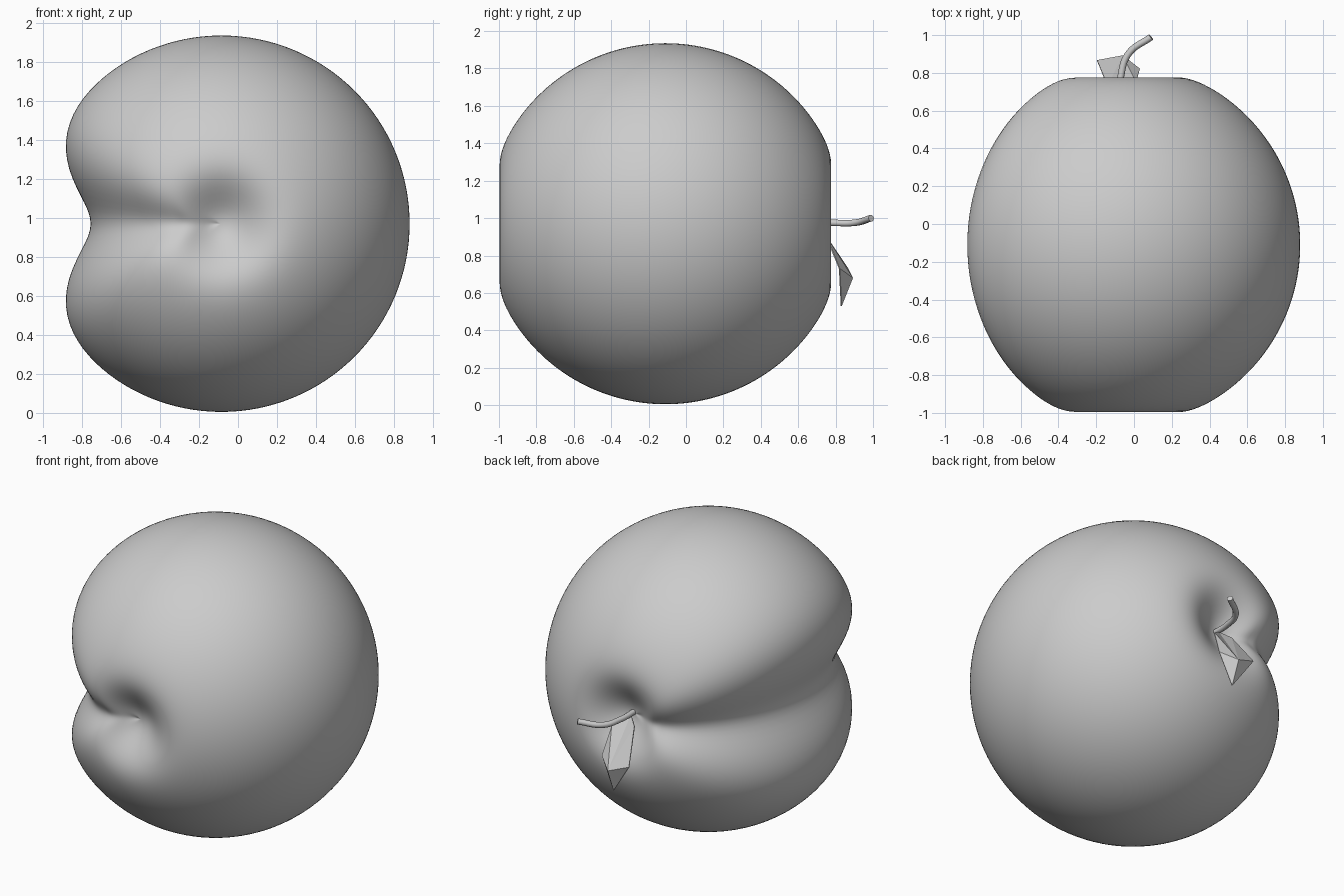
import bpy
import bmesh
import math
from mathutils import Matrix, Vector

cube = bpy.data.objects.get("Cube")
if cube:
    bpy.data.objects.remove(cube, do_unlink=True)

CENTRE = Vector((-0.085, -0.11, 0.97))
RADIUS = 0.965

grey = bpy.data.materials.new("plain_grey")
grey.use_nodes = True
colour = (0.6, 0.6, 0.6, 1)
grey.diffuse_color = colour
grey.node_tree.nodes["Principled BSDF"].inputs["Base Color"].default_value = colour


def add_object(name, bm, smooth):
    mesh = bpy.data.meshes.new(name)
    bm.to_mesh(mesh)
    bm.free()
    mesh.materials.append(grey)
    for poly in mesh.polygons:
        poly.use_smooth = smooth
    obj = bpy.data.objects.new(name, mesh)
    bpy.context.collection.objects.link(obj)
    return obj


# Fruit: a sphere lying along y, with a dimple at each pole and a groove on one side
bm = bmesh.new()
bmesh.ops.create_uvsphere(bm, u_segments=128, v_segments=96, radius=RADIUS,
                          matrix=Matrix.Rotation(math.radians(90), 4, "X"))
for v in bm.verts:
    x, y, z = v.co
    dimple = 0.2 * math.exp(-(math.hypot(x, z) / 0.22) ** 2)
    y -= math.copysign(dimple, y)
    angle = math.degrees(math.atan2(z, -x))
    groove = math.exp(-(angle / 22.5) ** 2) if math.hypot(x, z) > 0.001 else 0
    inward = 1 - 0.305 * groove
    lengthwise = 1 - 0.08 * groove * min(1, math.hypot(x, z) / 0.3)
    v.co = CENTRE + Vector((x * inward, y * lengthwise, z * inward))
add_object("fruit_body", bm, True)

# Stem: a bent round rod growing out of the back dimple
curve = bpy.data.curves.new("stem", "CURVE")
curve.dimensions = "3D"
curve.bevel_depth = 0.018
curve.bevel_resolution = 3
curve.use_fill_caps = True
path = [(-0.08, 0.62, 0.98), (-0.07, 0.78, 0.975), (-0.03, 0.9, 0.975), (0.09, 0.99, 1.0)]
spline = curve.splines.new("BEZIER")
spline.bezier_points.add(len(path) - 1)
for point, co in zip(spline.bezier_points, path):
    point.co = co
    point.handle_left_type = point.handle_right_type = "AUTO"
curve.materials.append(grey)
bpy.context.collection.objects.link(bpy.data.objects.new("stem", curve))

# Leaf: two flat halves folded along a raised midrib
bm = bmesh.new()
base, mid, tip = [bm.verts.new(p) for p in
                  ((-0.08, 0.68, 0.97), (-0.06, 0.89, 0.68), (-0.06, 0.83, 0.53))]
for shoulder, side in (((0.01, 0.75, 0.9), (0.03, 0.82, 0.73)),
                       ((-0.14, 0.73, 0.93), (-0.195, 0.865, 0.73))):
    a, b = bm.verts.new(shoulder), bm.verts.new(side)
    bm.faces.new((base, a, mid))
    bm.faces.new((a, b, mid))
    bm.faces.new((b, tip, mid))
bmesh.ops.recalc_face_normals(bm, faces=bm.faces)
leaf = add_object("leaf", bm, False)
solid = leaf.modifiers.new("thickness", "SOLIDIFY")
solid.thickness = 0.006
solid.offset = 0
